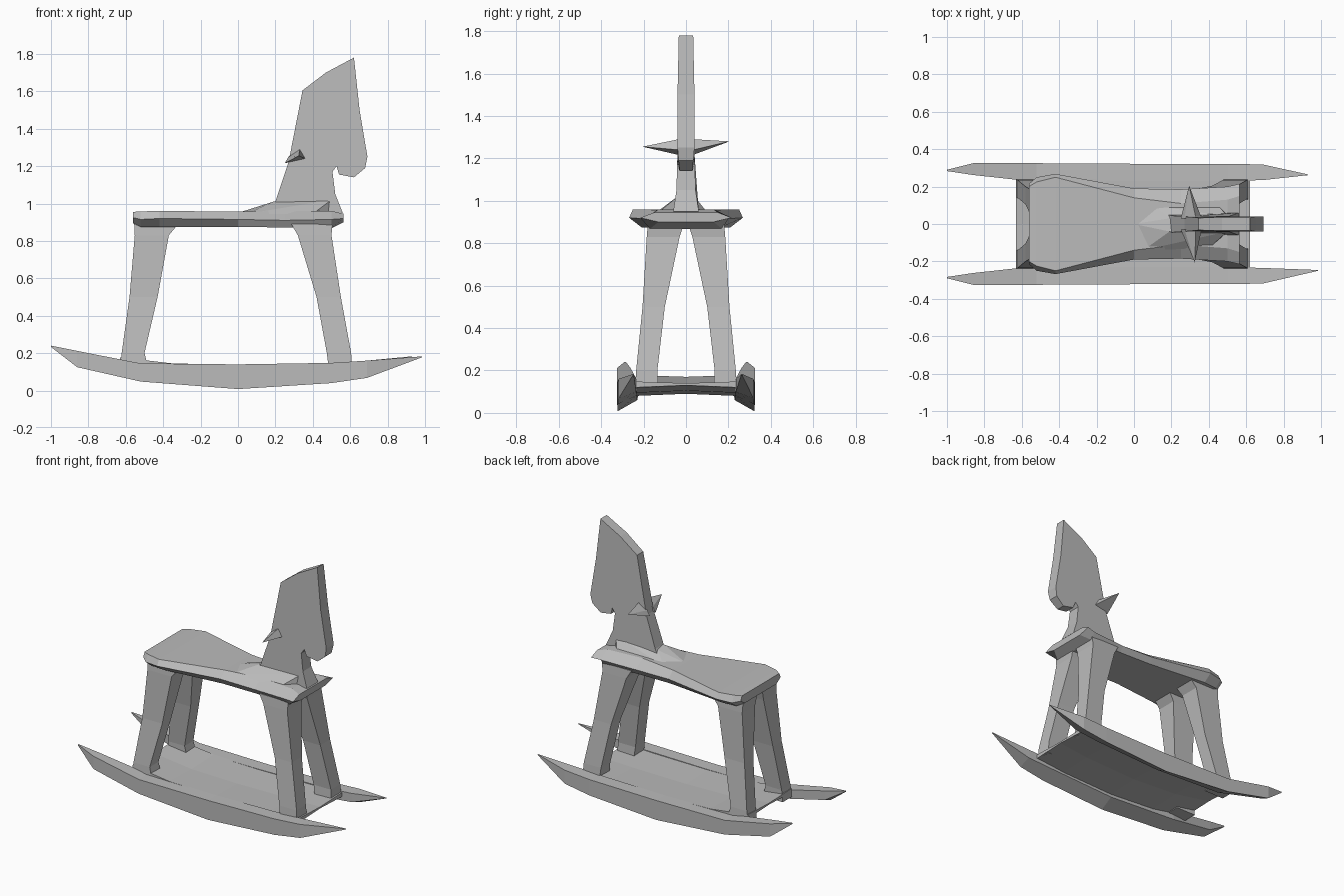
import bpy, bmesh
from mathutils import Vector

grey = bpy.data.materials.new("plain grey")
grey.diffuse_color = (0.5, 0.5, 0.5, 1)


def finish(name, bm):
    bmesh.ops.recalc_face_normals(bm, faces=bm.faces)
    mesh = bpy.data.meshes.new(name)
    bm.to_mesh(mesh)
    bm.free()
    mesh.materials.append(grey)
    ob = bpy.data.objects.new(name, mesh)
    bpy.context.collection.objects.link(ob)
    return ob


def loft(name, rings):
    """Skin a row of equal-length rings and cap both ends."""
    bm = bmesh.new()
    vs = [[bm.verts.new(p) for p in r] for r in rings]
    n = len(rings[0])
    for a, b in zip(vs, vs[1:]):
        for i in range(n):
            j = (i + 1) % n
            bm.faces.new((a[i], a[j], b[j], b[i]))
    bm.faces.new(vs[0])
    bm.faces.new(vs[-1])
    bmesh.ops.remove_doubles(bm, verts=bm.verts, dist=0.0005)
    return finish(name, bm)


def hull(name, pts):
    bm = bmesh.new()
    for p in pts:
        bm.verts.new(p)
    bmesh.ops.convex_hull(bm, input=bm.verts)
    return finish(name, bm)


# Rockers: x, inner y, outer y, top z, inner bottom z, outer bottom z
for side, s, tip, tip_y in (("left", 1, 0.93, 0.265), ("right", -1, 0.985, 0.25)):
    rows = [(-1.0, 0.283, 0.29, 0.24, 0.235, 0.233),
            (-0.86, 0.262, 0.325, 0.212, 0.15, 0.125),
            (-0.52, 0.225, 0.325, 0.145, 0.085, 0.048),
            (0.0, 0.23, 0.322, 0.14, 0.06, 0.008),
            (0.5, 0.23, 0.322, 0.148, 0.085, 0.04),
            (0.69, 0.235, 0.318, 0.16, 0.1, 0.068),
            (tip, tip_y - 0.004, tip_y, 0.183, 0.18, 0.178)]
    loft(f"{side}_rocker", [[(x, s * yi, zt), (x, s * yo, zt), (x, s * yo, zo), (x, s * yi, zi)]
                            for x, yi, yo, zt, zi, zo in rows])

# Sagging footboard between the rockers
loft("footboard", [[(x, -w, zt), (x, 0, zt - 0.008), (x, w, zt), (x, w, zb), (x, 0, zb + 0.01), (x, -w, zb)]
                   for x, w, zt, zb in ((-0.63, 0.235, 0.178, 0.15), (-0.35, 0.24, 0.145, 0.1),
                                        (0, 0.24, 0.138, 0.08), (0.4, 0.24, 0.142, 0.095),
                                        (0.62, 0.24, 0.148, 0.12))])

# Splayed legs: z, x range, y range
back = [(0.89, -0.555, -0.32, 0.03, 0.18), (0.83, -0.552, -0.37, 0.045, 0.185),
        (0.5, -0.58, -0.43, 0.105, 0.2), (0.2, -0.622, -0.5, 0.14, 0.235), (0.12, -0.63, -0.48, 0.14, 0.24)]
front = [(0.89, 0.285, 0.505, 0.01, 0.18), (0.83, 0.32, 0.5, 0.03, 0.185),
         (0.5, 0.42, 0.55, 0.1, 0.205), (0.2, 0.475, 0.605, 0.135, 0.235), (0.12, 0.485, 0.61, 0.13, 0.24)]
for which, rows in (("back", back), ("front", front)):
    for side, s in (("left", 1), ("right", -1)):
        loft(f"{which}_{side}_leg", [[(a, s * c, z), (b, s * c, z), (b, s * d, z), (a, s * d, z)]
                                     for z, a, b, c, d in rows])

# Saddle-shaped seat: x, top / middle / bottom half widths, top / middle / bottom z
seat = [(-0.562, 0.2, 0.215, 0.17, 0.955, 0.925, 0.895),
        (-0.52, 0.225, 0.25, 0.2, 0.958, 0.915, 0.875),
        (-0.42, 0.25, 0.268, 0.21, 0.96, 0.92, 0.875),
        (0.0, 0.14, 0.19, 0.165, 0.957, 0.915, 0.875),
        (0.25, 0.11, 0.185, 0.16, 0.96, 0.91, 0.872),
        (0.5, 0.13, 0.2, 0.17, 0.96, 0.915, 0.868),
        (0.565, 0.15, 0.215, 0.13, 0.945, 0.92, 0.9)]
loft("seat", [[(x, -a, zt), (x, a, zt), (x, b, zm), (x, c, zb), (x, -c, zb), (x, -b, zm)]
              for x, a, b, c, zt, zm, zb in seat])

# Flared foot of the neck
hull("neck_base", [(0.0, 0, 0.95), (0.05, -0.14, 0.945), (0.4, -0.13, 0.945), (0.1, 0.1, 0.945),
                   (0.45, 0.1, 0.945), (0.55, 0, 0.945), (0.19, -0.04, 1.01), (0.19, 0.03, 1.0),
                   (0.5, -0.04, 1.02), (0.5, 0.04, 1.02)])

# Flat head and neck: x, z, half thickness around the outline
head = [(0.16, 0.95, 0.055), (0.2, 1.01, 0.045), (0.27, 1.22, 0.04), (0.345, 1.605, 0.033),
        (0.47, 1.7, 0.035), (0.62, 1.78, 0.034), (0.65, 1.5, 0.04), (0.692, 1.25, 0.04),
        (0.68, 1.19, 0.035), (0.62, 1.14, 0.03), (0.54, 1.155, 0.035), (0.527, 1.2, 0.04),
        (0.505, 1.17, 0.042), (0.52, 1.05, 0.045), (0.56, 0.95, 0.06)]
loft("head", [[(x, s * t, z) for x, z, t in head] for s in (-1, 1)])

# Pointed handles through the neck
for side, s, x, z in (("left", 1, 0.295, 1.28), ("right", -1, 0.325, 1.255)):
    hull(f"{side}_handle", [(x, s * 0.205, z), (0.25, s * 0.03, 1.215), (0.36, s * 0.035, 1.24),
                            (0.33, s * 0.035, 1.29), (0.27, s * 0.03, 1.25)])
